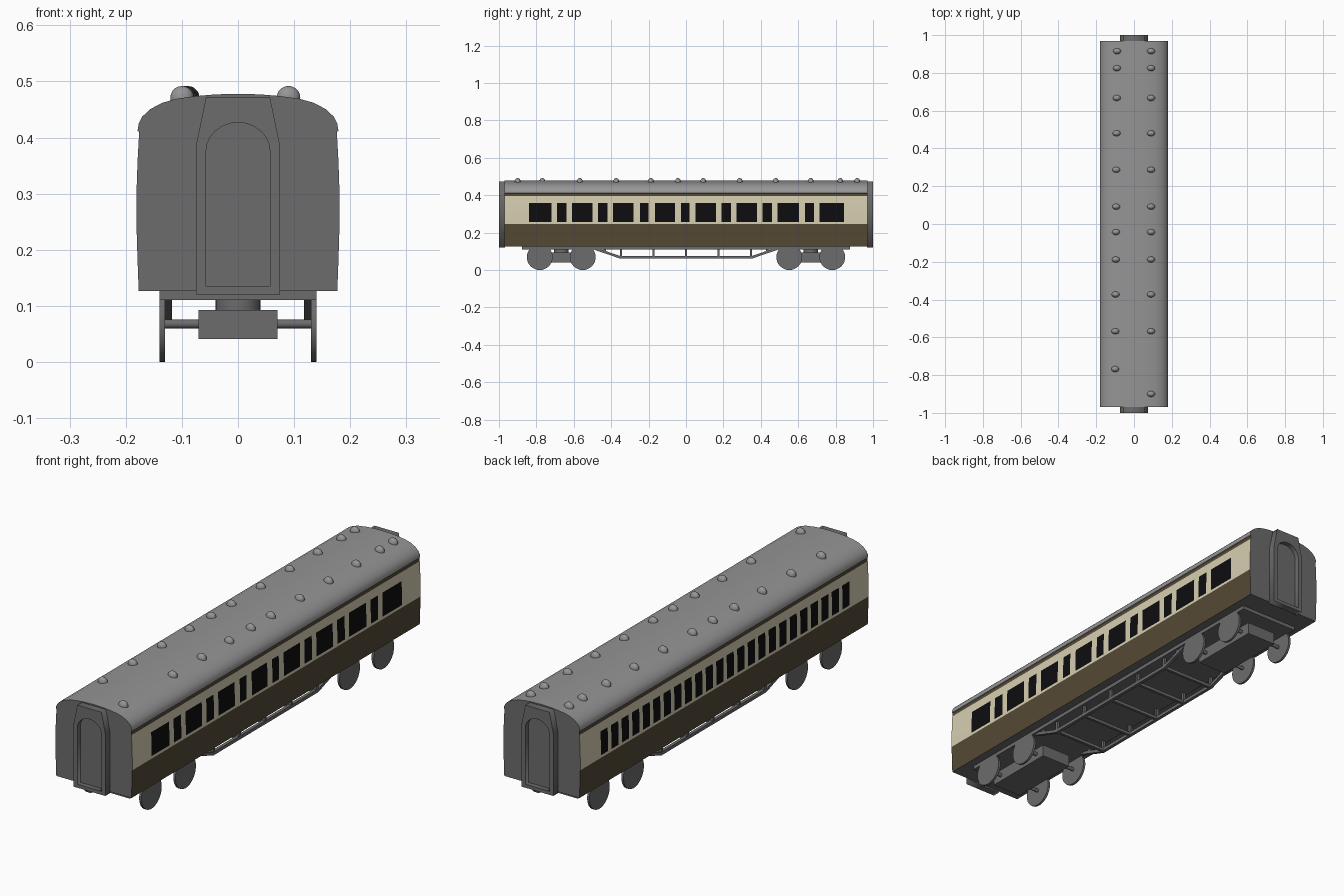
import bpy, bmesh, math
from mathutils import Vector, Matrix

if "Cube" in bpy.data.objects:
    bpy.data.objects.remove(bpy.data.objects["Cube"])


def material(name, rgb):
    m = bpy.data.materials.new(name)
    m.diffuse_color = (*rgb, 1)
    m.use_nodes = True
    m.node_tree.nodes["Principled BSDF"].inputs["Base Color"].default_value = m.diffuse_color
    return m


ROOF = material("roof grey", (0.30, 0.30, 0.30))
DARK = material("dark grey", (0.15, 0.15, 0.15))
CREAM = material("cream", (0.68, 0.62, 0.44))
BROWN = material("brown", (0.09, 0.068, 0.036))
BLACK = material("window black", (0.004, 0.004, 0.005))


def finish(name, bm, mats, smooth=True):
    bmesh.ops.recalc_face_normals(bm, faces=bm.faces)
    me = bpy.data.meshes.new(name)
    bm.to_mesh(me)
    bm.free()
    for m in mats:
        me.materials.append(m)
    ob = bpy.data.objects.new(name, me)
    bpy.context.collection.objects.link(ob)
    if smooth:
        bpy.ops.object.select_all(action='DESELECT')
        ob.select_set(True)
        bpy.context.view_layer.objects.active = ob
        bpy.ops.object.shade_smooth_by_angle(angle=math.radians(35))
    return ob


def box(name, lo, hi, mat=DARK):
    lo, hi = Vector(lo), Vector(hi)
    bm = bmesh.new()
    bmesh.ops.create_cube(bm, size=1, matrix=Matrix.Translation((lo + hi) / 2)
                          @ Matrix.Diagonal((*(hi - lo), 1)))
    return finish(name, bm, [mat], False)


def cylinder(name, centre, r, depth, axis, mat=DARK, seg=32):
    rot = Matrix.Rotation(math.pi / 2, 4, 'Y') if axis == 'X' else Matrix()
    bm = bmesh.new()
    bmesh.ops.create_cone(bm, cap_ends=True, segments=seg, radius1=r, radius2=r,
                          depth=depth, matrix=Matrix.Translation(centre) @ rot)
    return finish(name, bm, [mat])


# window spans along each side: (start, end)
right_windows = [(-.84, -.72), (-.69, -.64), (-.61, -.50), (-.47, -.42), (-.39, -.28),
                 (-.245, -.20), (-.165, -.06), (-.027, .018), (.05, .16), (.19, .24),
                 (.27, .38), (.41, .46), (.49, .605), (.635, .685), (.715, .845)]
left_windows = [(-.843 + i * .0707, -.843 + i * .0707 + .048) for i in range(24)]

# body shell: cross-section swept along y, coloured by height and window spans
half = [(.177, .127), (.179, .18), (.181, .246), (.181, .257), (.181, .30), (.179, .358),
        (.177, .395), (.176, .41), (.179, .412), (.177, .425), (.171, .437), (.156, .451),
        (.135, .462), (.11, .469), (.075, .474), (.04, .477)]
profile = half + [(0, .478)] + [(-x, z) for x, z in reversed(half)]
ys = sorted({round(v, 3) for w in right_windows + left_windows for v in w} | {-.97, .97})
bm = bmesh.new()
rings = [[bm.verts.new((x, y, z)) for x, z in profile] for y in ys]
n = len(profile)
for a, b in zip(rings, rings[1:]):
    for i in range(n):
        j = (i + 1) % n
        f = bm.faces.new((a[i], a[j], b[j], b[i]))
        c = f.calc_center_median()
        spans = right_windows if c.x > 0 else left_windows
        if c.z < .13:
            f.material_index = 1
        elif c.z > .4105:
            f.material_index = 0
        elif c.z < .246 or c.z > .395:
            f.material_index = 3
        elif .257 < c.z < .358 and any(s < c.y < e for s, e in spans):
            f.material_index = 4
        else:
            f.material_index = 2
for ring in (rings[0], rings[-1]):
    bm.faces.new(ring).material_index = 1
finish("carriage_body", bm, [ROOF, DARK, CREAM, BROWN, BLACK])

# roof ventilator domes
common = [.915, .825, .667, .48, .287, .092, -.043, -.188, -.373, -.568]
for side, extra in ((-1, -.768), (1, -.90)):
    for y in common + [extra]:
        bm = bmesh.new()
        x = side * .09 if side > 0 else -.095 + .006 * y
        bmesh.ops.create_uvsphere(bm, u_segments=16, v_segments=10, radius=.021,
                                  matrix=Matrix.Translation((x, y, .471))
                                  @ Matrix.Diagonal((1, .75, 1, 1)))
        finish("roof_vent", bm, [ROOF])

# gangway frames at both ends, with an arched opening
outer = [(-.075, .12), (.075, .12), (.075, .385), (.057, .472), (-.057, .472), (-.075, .385)]
arch = [(-.057, .135), (.057, .135)] + [
    (.057 * math.cos(math.pi * i / 12), .375 + .052 * math.sin(math.pi * i / 12))
    for i in range(13)]
for s in (-1, 1):
    cu = bpy.data.curves.new("gangway_frame", 'CURVE')
    cu.dimensions, cu.fill_mode, cu.extrude = '2D', 'BOTH', .016
    for loop in (outer, arch):
        sp = cu.splines.new('POLY')
        sp.points.add(len(loop) - 1)
        for p, (x, z) in zip(sp.points, loop):
            p.co = (x, z, 0, 1)
        sp.use_cyclic_u = True
    cu.materials.append(DARK)
    ob = bpy.data.objects.new("gangway_frame", cu)
    bpy.context.collection.objects.link(ob)
    ob.location = (0, s * .984, 0)
    ob.rotation_euler = (math.pi / 2, 0, 0)
    bpy.ops.object.select_all(action='DESELECT')
    ob.select_set(True)
    bpy.context.view_layer.objects.active = ob
    bpy.ops.object.convert(target='MESH')
    # door recessed in the opening
    box("gangway_door", (-.058, s * .975 - .004, .13), (.058, s * .975 + .004, .43))

# underframe
box("underframe", (-.14, -.877, .111), (.14, .877, .129))

# bogies: block, pivot, axles and wheels
for s in (-1, 1):
    mid = s * .667
    box("bogie_block", (-.07, mid - .16, .041), (.07, mid + .16, .093))
    cylinder("bogie_pivot", (0, mid, .103), .04, .024, 'Z')
    for d in (-.115, .115):
        cylinder("axle", (0, mid + d, .068), .008, .27, 'X', seg=12)
        for side in (-1, 1):
            cylinder("wheel", (side * .135, mid + d, .069), .069, .01, 'X')

# truss rods under both sides: bent bar of constant thickness, posts and cross bars
path = [(-.51, .122), (-.352, .068), (.352, .068), (.51, .122)]
t = .007
for side in (-1, 1):
    bm = bmesh.new()
    x0, x1 = side * .118, side * .132
    sect = [[bm.verts.new((x, y, z + dz)) for x, dz in
             ((x0, -t), (x1, -t), (x1, t), (x0, t))] for y, z in path]
    for a, b in zip(sect, sect[1:]):
        for i in range(4):
            j = (i + 1) % 4
            bm.faces.new((a[i], a[j], b[j], b[i]))
    bm.faces.new(sect[0])
    bm.faces.new(sect[-1])
    finish("truss_bar", bm, [DARK], False)
    for y in (-.435, -.347, -.174, 0, .174, .347, .435):
        low = .095 if abs(y) > .4 else .065
        box("truss_post", (side * .125 - .006, y - .006, low), (side * .125 + .006, y + .006, .115))
for y in (-.347, -.174, 0, .174, .347):
    box("truss_cross_bar", (-.12, y - .006, .061), (.12, y + .006, .074))
